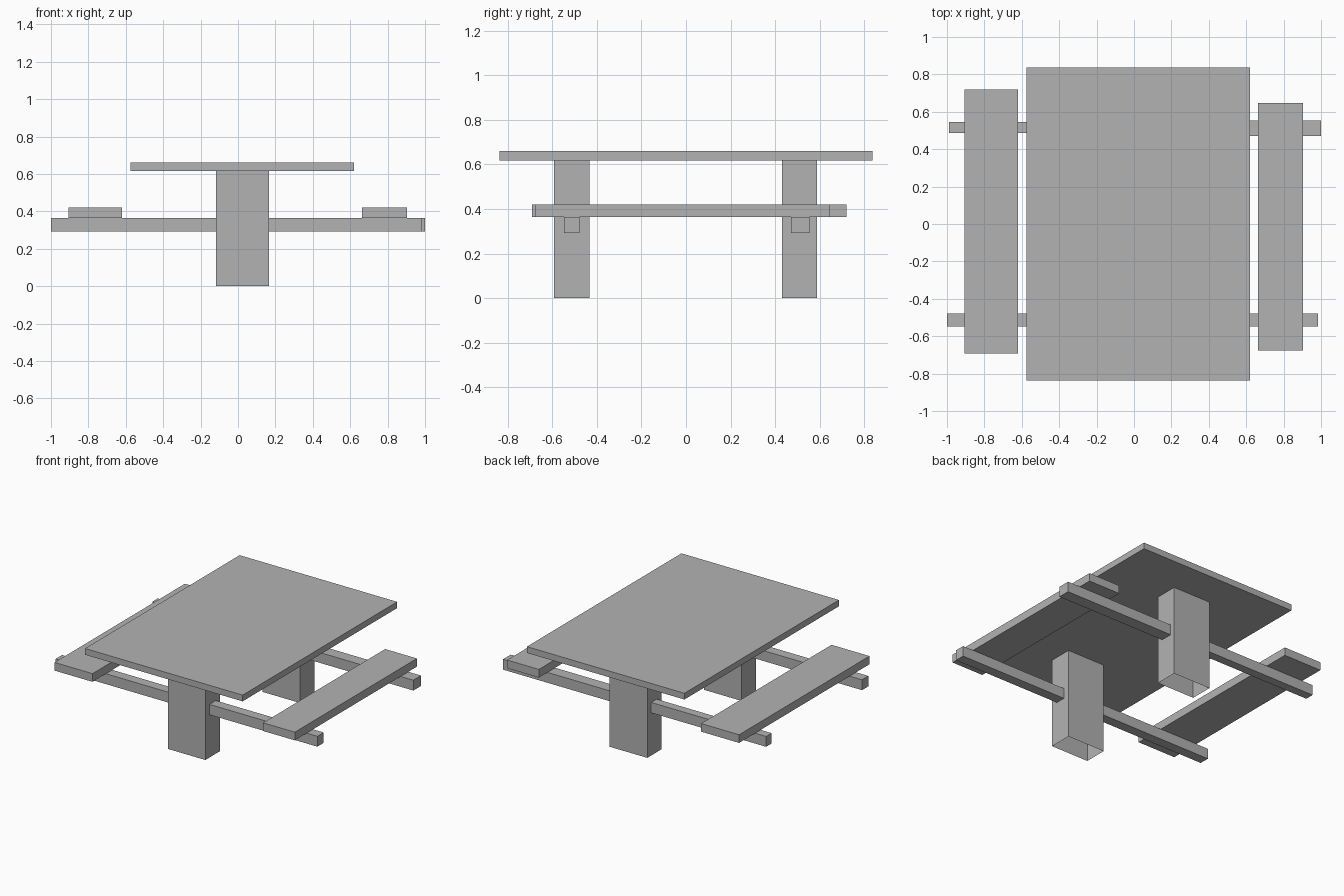
import bpy
import bmesh

if "Cube" in bpy.data.objects:
    bpy.data.objects.remove(bpy.data.objects["Cube"], do_unlink=True)

# One plain grey for everything
grey = bpy.data.materials.new("plain_grey")
grey.use_nodes = True
colour = (0.448, 0.448, 0.448, 1)
grey.diffuse_color = colour
grey.node_tree.nodes["Principled BSDF"].inputs["Base Color"].default_value = colour


def box(name, x, y, z, open_ends=False):
    """Box spanning the given (low, high) ranges; open_ends makes a hollow tube."""
    bm = bmesh.new()
    bmesh.ops.create_cube(bm, size=1)
    for v in bm.verts:
        v.co = [r[0] + (r[1] - r[0]) * (c + 0.5) for r, c in zip((x, y, z), v.co)]
    bm.normal_update()
    if open_ends:
        ends = [f for f in bm.faces if abs(f.normal.z) > 0.5]
        bmesh.ops.delete(bm, geom=ends, context='FACES_ONLY')
    mesh = bpy.data.meshes.new(name)
    bm.to_mesh(mesh)
    bm.free()
    mesh.materials.append(grey)
    obj = bpy.data.objects.new(name, mesh)
    bpy.context.collection.objects.link(obj)
    return obj


TABLE_Z = (0.617, 0.66)
SEAT_Z = (0.364, 0.42)
ARM_Z = (0.293, 0.364)
LEG_X = (-0.118, 0.167)

# Tabletop and the two benches
box("tabletop", (-0.574, 0.621), (-0.837, 0.837), TABLE_Z)
box("right_bench", (-0.907, -0.619), (-0.692, 0.72), SEAT_Z)
box("left_bench", (0.663, 0.904), (-0.676, 0.647), SEAT_Z)

# Hollow legs, open underneath
for name, y in (("front_leg", (-0.592, -0.434)), ("back_leg", (0.432, 0.588))):
    box(name, LEG_X, y, (0, TABLE_Z[0]), open_ends=True)

# Arms reaching from the legs out under the benches
front_y = (-0.547, -0.478)
box("front_right_arm", (-1.0, LEG_X[0]), front_y, ARM_Z)
box("front_left_arm", (LEG_X[1], 0.985), front_y, ARM_Z)
box("back_right_arm", (-0.99, LEG_X[0]), (0.486, 0.546), ARM_Z)
box("back_left_arm", (LEG_X[1], 1.0), (0.471, 0.554), ARM_Z)
